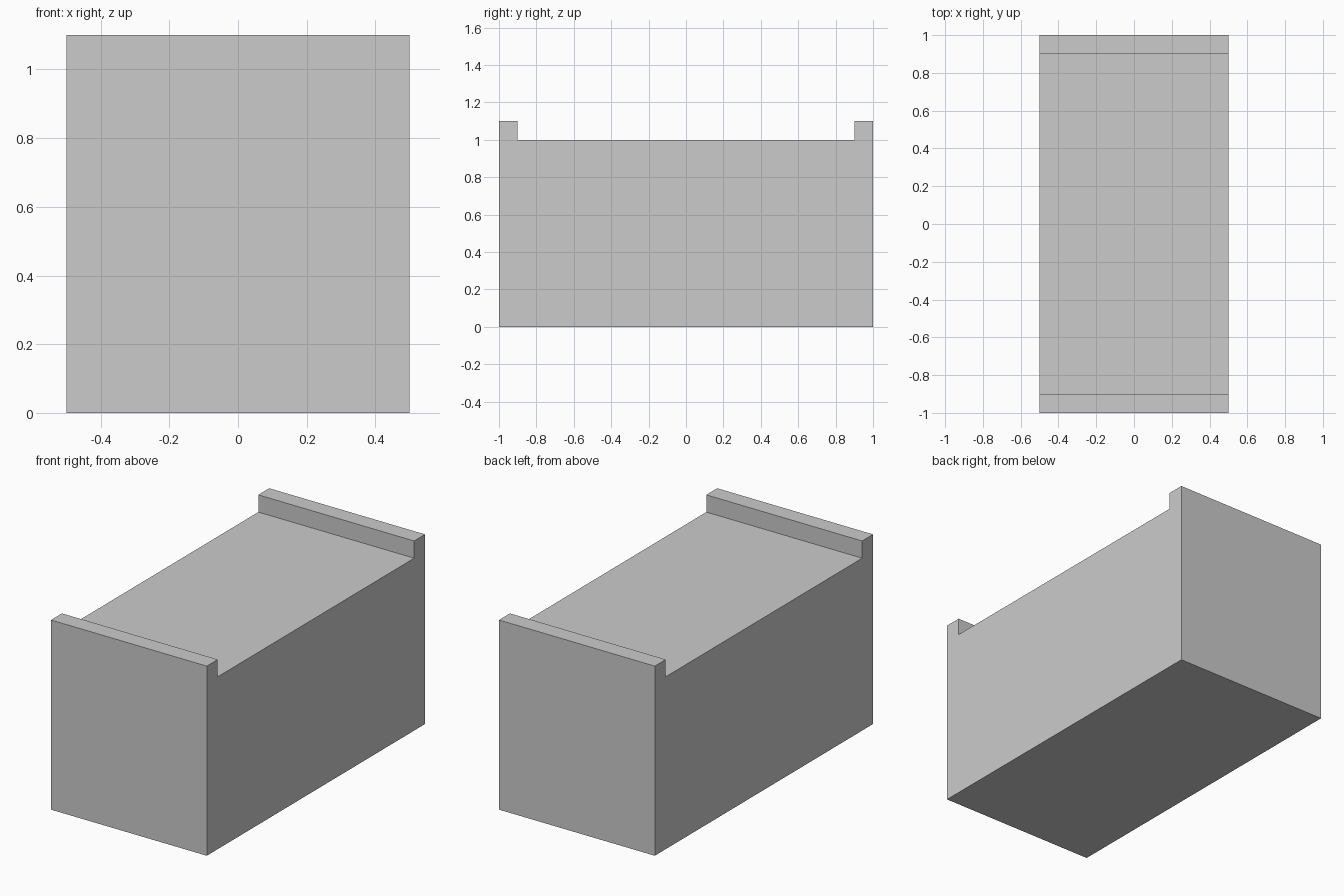
import bpy
import bmesh

if "Cube" in bpy.data.objects:
    bpy.data.objects.remove(bpy.data.objects["Cube"])

WIDTH, LENGTH, HEIGHT = 1.0, 2.0, 1.0
LIP = 0.1

# Side profile (y, z): a block with a raised lip at each end
half = [(LENGTH / 2, 0), (LENGTH / 2, HEIGHT + LIP),
        (LENGTH / 2 - LIP, HEIGHT + LIP), (LENGTH / 2 - LIP, HEIGHT)]
profile = half + [(-y, z) for y, z in reversed(half)]

# Extrude the profile across the width
bm = bmesh.new()
side = bm.faces.new([bm.verts.new((-WIDTH / 2, y, z)) for y, z in profile])
result = bmesh.ops.extrude_face_region(bm, geom=[side], use_keep_orig=True)
moved = [v for v in result["geom"] if isinstance(v, bmesh.types.BMVert)]
bmesh.ops.translate(bm, verts=moved, vec=(WIDTH, 0, 0))
bmesh.ops.recalc_face_normals(bm, faces=bm.faces)

mesh = bpy.data.meshes.new("lipped_block")
bm.to_mesh(mesh)
bm.free()
block = bpy.data.objects.new("lipped_block", mesh)
bpy.context.collection.objects.link(block)
